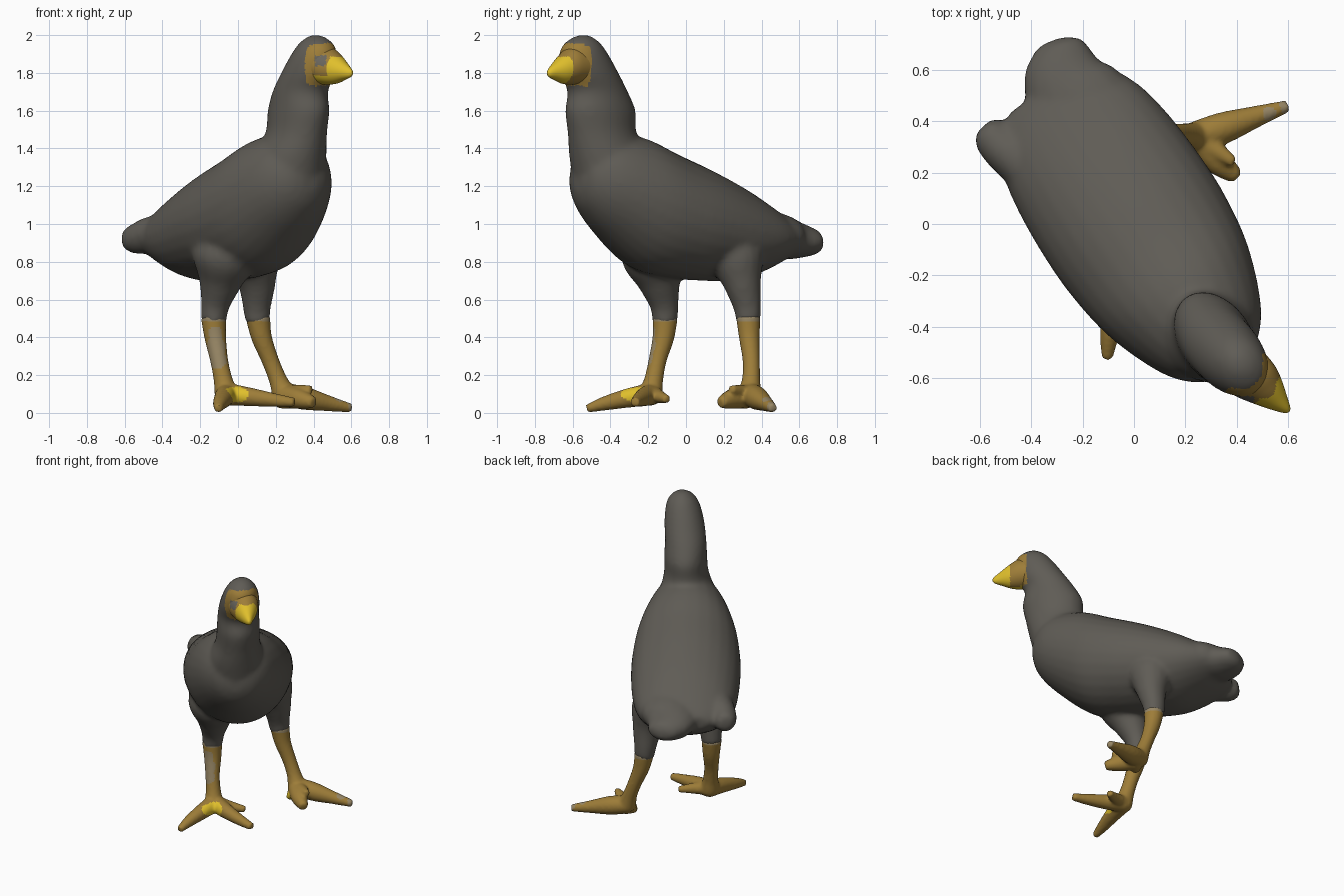
import bpy, bmesh, math
from mathutils import Vector

if "Cube" in bpy.data.objects:
    bpy.data.objects.remove(bpy.data.objects["Cube"])

# Bird axes: F forward, L towards the bird's left, Z up
F, L, Z = Vector((.555, -.832, 0)), Vector((.832, .555, 0)), Vector((0, 0, 1))


def W(s, p, z):
    return F * s + L * p + Z * z


def material(name, rgb):
    m = bpy.data.materials.new(name)
    m.diffuse_color = (*rgb, 1)
    m.use_nodes = True
    m.node_tree.nodes["Principled BSDF"].inputs["Base Color"].default_value = m.diffuse_color
    return m


GREY = material("dark grey feathers", (.115, .107, .092))
OCHRE = material("ochre skin", (.34, .205, .04))
YELLOW = material("bright yellow", (.74, .52, .025))
TAN = material("pale tan", (.31, .24, .13))
SLATE = material("slate eye", (.14, .13, .11))
MATS = [GREY, OCHRE, YELLOW, TAN, SLATE]


def spline(rows, n=6):
    """Catmull-Rom interpolation through rows of numbers."""
    out = []
    for i in range(len(rows) - 1):
        a, b, c, d = (rows[max(i - 1, 0)], rows[i], rows[i + 1],
                      rows[min(i + 2, len(rows) - 1)])
        for k in range(n):
            t = k / n
            out.append([q + .5 * t * (r - o + t * (2*o - 5*q + 4*r - w + t * (3*(q - r) + w - o)))
                        for o, q, r, w in zip(a, b, c, d)])
    return out + [list(rows[-1])]


def loft(bm, rings, sides=28):
    """Skin a list of (centre, u, v) ellipses and close the ends."""
    loops = []
    for c, u, v in rings:
        loops.append([bm.verts.new(c + u * math.cos(a) + v * math.sin(a))
                      for a in (2 * math.pi * k / sides for k in range(sides))])
    for A, B in zip(loops, loops[1:]):
        for k in range(sides):
            j = (k + 1) % sides
            bm.faces.new((A[k], A[j], B[j], B[k]))
    bm.faces.new(loops[0][::-1])
    bm.faces.new(loops[-1])


def tube(bm, pts, flat=1.0):
    """Round limb through (x, y, z, radius) points."""
    rows = spline(pts)
    rings = []
    for i, r in enumerate(rows):
        d = (Vector(rows[min(i + 1, len(rows) - 1)][:3]) - Vector(rows[max(i - 1, 0)][:3])).normalized()
        u = d.cross(Z if abs(d.z) < .8 else F).normalized()
        rings.append((Vector(r[:3]), u * abs(r[3]), d.cross(u) * abs(r[3]) * flat))
    loft(bm, rings, 16)


def finish(name, bm, voxel, smooth, rule):
    """Fuse the parts into one skin, soften it and colour its faces."""
    bmesh.ops.recalc_face_normals(bm, faces=bm.faces)
    me = bpy.data.meshes.new(name)
    bm.to_mesh(me)
    bm.free()
    ob = bpy.data.objects.new(name, me)
    bpy.context.collection.objects.link(ob)
    if voxel:
        m = ob.modifiers.new("fuse", 'REMESH')
        m.mode, m.voxel_size = 'VOXEL', voxel
        m = ob.modifiers.new("soften", 'SMOOTH')
        m.factor, m.iterations = .5, smooth
        dg = bpy.context.evaluated_depsgraph_get()
        me = bpy.data.meshes.new_from_object(ob.evaluated_get(dg))
        ob.modifiers.clear()
        ob.data = me
    me.materials.clear()
    for m in MATS:
        me.materials.append(m)
    for f in me.polygons:
        f.use_smooth = True
        f.material_index = MATS.index(rule(f.center))


def near(c, p, r):
    return (c - Vector(p)).length < r


def muzzle(c):
    """Distance along the beak direction, from the head centre."""
    return (c.dot(F) - .6) * .976 + (c.dot(L) - .02) * .217


def eye(c):
    return abs(c.x - .437) < .03 and abs(c.z - 1.865) < .027 and c.dot(L) < .03


def plumage_rule(c):
    if c.z > 1.7 and muzzle(c) > .12:
        if eye(c):
            return SLATE
        if 1.73 < c.z < 1.95 + .25 * (muzzle(c) - .15):
            return OCHRE
    return GREY


def beak_rule(c):
    if eye(c) and muzzle(c) < .23:
        return SLATE
    if c.z < 1.785 and c.dot(L) < .07 or muzzle(c) > .235 and c.z < 1.885:
        return YELLOW
    return OCHRE


# Plumage: torso sections (s, top, bottom, half width)
bm = bmesh.new()
torso = [(.685, 1.27, 1.17, .05), (.65, 1.38, 1.08, .14), (.54, 1.47, .95, .235),
         (.32, 1.465, .77, .322), (.1, 1.375, .715, .358), (-.1, 1.295, .70, .362),
         (-.3, 1.20, .70, .347), (-.45, 1.11, .75, .315), (-.57, 1.03, .81, .25),
         (-.63, .98, .86, .16)]
loft(bm, [(W(s, 0, (t + b) / 2), L * w, Z * (t - b) / 2) for s, t, b, w in spline(torso)])
# Neck and head sections (z, s, p, half length, half width)
neck = [(1.15, .43, 0, .23, .22), (1.35, .49, 0, .22, .185), (1.48, .54, .01, .196, .147),
        (1.6, .555, .015, .203, .142), (1.7, .572, .015, .17, .136),
        (1.8, .63, .025, .162, .132), (1.9, .675, .035, .137, .113),
        (1.96, .685, .04, .097, .082), (2.0, .68, .04, .035, .03)]
loft(bm, [(W(s, p, z), F * a, L * b) for z, s, p, a, b in spline(neck)])
# Two tail lobes (s, p, z, radius): a broad one and a slim one
broad = [(-.2, .08, 1.0, .2), (-.45, .09, .95, .2), (-.6, .085, .92, .175),
         (-.71, .12, .905, .125), (-.75, .13, .9, .09), (-.77, .135, .9, .045)]
slim = [(-.2, -.19, 1.0, .08), (-.45, -.235, .95, .095), (-.55, -.265, .925, .085),
        (-.62, -.272, .92, .065), (-.643, -.275, .92, .035)]
for lobe, flat in ((broad, .62), (slim, 1.0)):
    tube(bm, [(*W(s, p, z), r) for s, p, z, r in lobe], flat)
# Thighs
tube(bm, [(-.06, -.17, 1.0, .1), (-.07, -.17, .84, .175), (-.095, -.14, .69, .115),
          (-.12, -.115, .57, .077), (-.13, -.11, .48, .068)])
tube(bm, [(.06, .24, 1.0, .1), (.08, .27, .82, .14), (.1, .3, .68, .1),
          (.1, .325, .56, .075), (.105, .33, .48, .066)])
finish("plumage", bm, .016, 8, plumage_rule)

# Beak and cheeks sections (s, p, z, half width, half height)
bm = bmesh.new()
beak = [(.70, .04, 1.84, .105, .1), (.77, .052, 1.838, .098, .1), (.83, .066, 1.823, .074, .08),
        (.89, .08, 1.81, .043, .047), (.93, .091, 1.801, .02, .024), (.944, .094, 1.8, .006, .009)]
loft(bm, [(W(s, p, z), L * w, Z * h) for s, p, z, w, h in spline(beak, 10)], 48)
finish("beak", bm, 0, 0, beak_rule)


# Legs: shank followed by toes
def leg(name, shank, toes, patches):
    bm = bmesh.new()
    tube(bm, shank)
    for t in toes:
        tube(bm, t)

    def rule(c):
        if c.z > .487:
            return TAN
        for p, r, m in patches:
            if near(c, p, r):
                return m
        return OCHRE
    finish(name, bm, .01, 5, rule)


leg("right_leg",
    [(-.13, -.11, .51, .068), (-.12, -.12, .4, .058), (-.1, -.15, .28, .048),
     (-.08, -.17, .18, .05), (-.06, -.19, .09, .062), (-.05, -.2, .05, .03)],
    [[(-.06, -.18, .1, .06), (-.075, -.3, .08, .052), (-.095, -.43, .05, .038), (-.105, -.525, .022, .022)],
     [(-.06, -.18, .1, .06), (.06, -.22, .085, .05), (.19, -.25, .068, .037), (.3, -.27, .055, .025)],
     [(-.05, -.18, .1, .05), (.05, -.14, .085, .035), (.13, -.1, .072, .022)]],
    [((0, -.275, .105), .055, YELLOW), ((-.025, -.31, .11), .04, YELLOW),
     ((-.12, -.19, .35), .06, TAN), ((-.12, -.18, .42), .04, TAN), ((-.11, -.19, .28), .05, TAN)])

leg("left_leg",
    [(.105, .33, .51, .066), (.125, .335, .4, .055), (.17, .345, .28, .046),
     (.21, .345, .18, .048), (.245, .335, .09, .062), (.25, .33, .05, .03)],
    [[(.24, .34, .1, .06), (.35, .375, .078, .062), (.48, .42, .05, .042), (.6, .46, .025, .024)],
     [(.25, .33, .09, .065), (.32, .25, .075, .055), (.38, .2, .06, .038), (.4, .18, .053, .026)],
     [(.25, .33, .1, .05), (.33, .28, .115, .035), (.39, .24, .128, .02)],
     [(.26, .32, .07, .05), (.22, .28, .058, .035), (.205, .27, .058, .02)]],
    [((.22, .24, .06), .035, YELLOW), ((.6, .46, .04), .035, TAN), ((.53, .43, .08), .03, TAN)])
